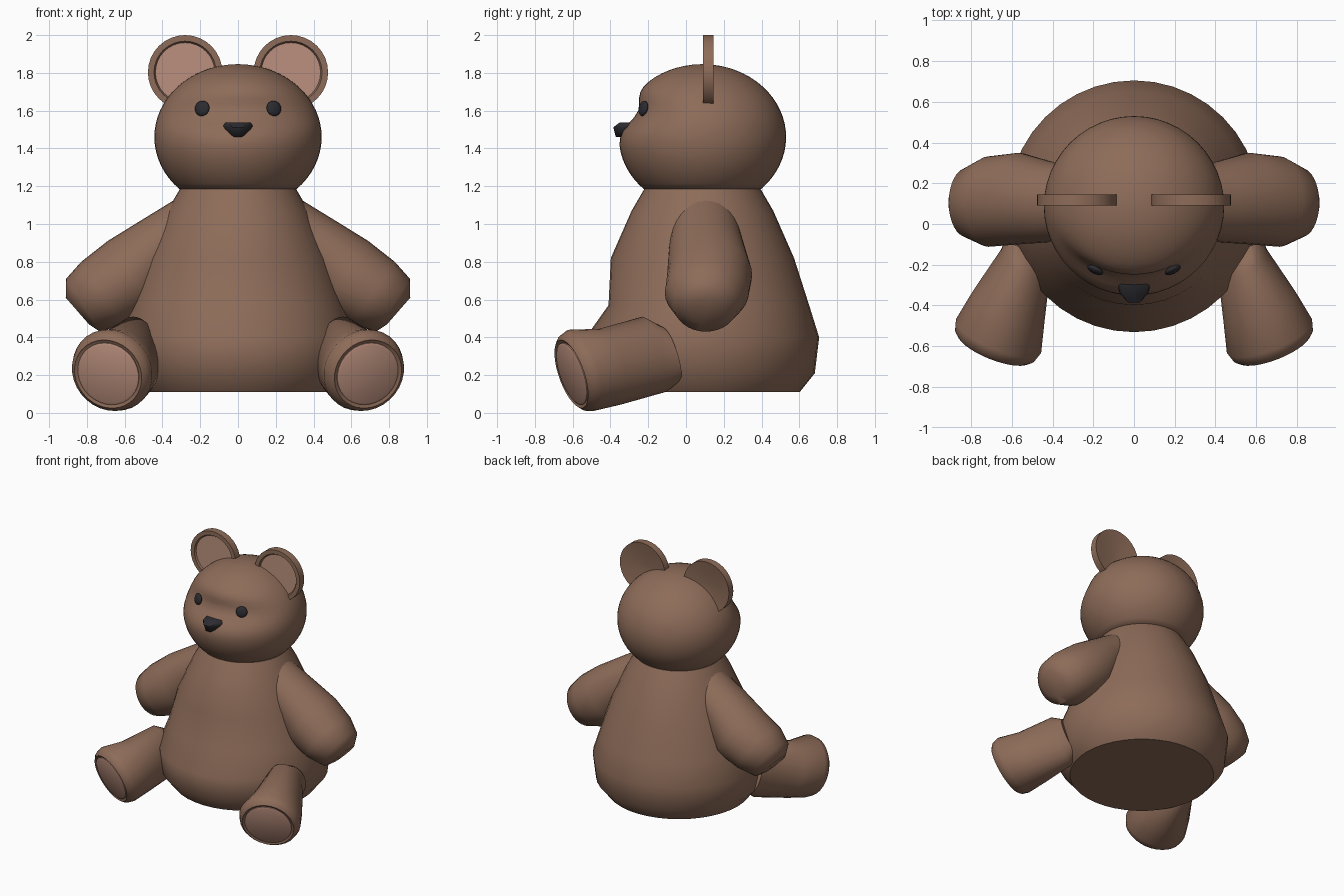
import bpy, bmesh, math
from mathutils import Vector, Matrix

if "Cube" in bpy.data.objects:
    bpy.data.objects.remove(bpy.data.objects["Cube"])


def material(name, rgb):
    m = bpy.data.materials.new(name)
    m.diffuse_color = (*rgb, 1)
    m.use_nodes = True
    m.node_tree.nodes["Principled BSDF"].inputs["Base Color"].default_value = m.diffuse_color
    return m


BROWN = material("brown_fur", (0.27, 0.15, 0.10))
PINK = material("pale_pad", (0.50, 0.28, 0.21))
BLACK = material("black", (0.025, 0.025, 0.03))


def finish(bm, name, mat, mirror=False):
    bmesh.ops.recalc_face_normals(bm, faces=bm.faces)
    me = bpy.data.meshes.new(name)
    bm.to_mesh(me)
    bm.free()
    me.materials.append(mat)
    me.shade_smooth()
    me.set_sharp_from_angle(angle=math.radians(50))
    ob = bpy.data.objects.new(name, me)
    bpy.context.collection.objects.link(ob)
    if mirror:
        mod = ob.modifiers.new("mirror", "MIRROR")
        mod.use_mirror_merge = False
    return ob


def loft(sections, n=32):
    """Skin elliptical rings given as (centre, half axis a, half axis b)."""
    bm = bmesh.new()
    rings = []
    for c, a, b in sections:
        c, a, b = Vector(c), Vector(a), Vector(b)
        rings.append([bm.verts.new(c + a * math.cos(t) + b * math.sin(t))
                      for t in (2 * math.pi * i / n for i in range(n))])
    for r, s in zip(rings, rings[1:]):
        for i in range(n):
            j = (i + 1) % n
            bm.faces.new((r[i], r[j], s[j], s[i]))
    bm.faces.new(rings[0])
    bm.faces.new(rings[-1])
    return bm


CY = 0.087  # depth of the body and head axis

# Body: turned shape with a tucked-in tummy
profile = [(0.515, 0.11), (0.595, 0.21), (0.618, 0.40), (0.565, 0.57),
           (0.485, 0.82), (0.375, 1.07), (0.305, 1.19)]
bm = loft([((0, CY, z), (r, 0, 0), (0, r, 0)) for r, z in profile], 40)
for v in bm.verts:
    if abs(v.co.z - 0.57) < 0.01 and v.co.y < CY:
        v.co.y = CY + (v.co.y - CY) * 0.88
finish(bm, "body", BROWN)

# Head: ellipsoid cut at the neck, with an eye hollow leaving a muzzle
HZ, HR, HH = 1.46, 0.443, 0.386
angles = [math.radians(-45.5 + 134 * i / 24) for i in range(25)]
bm = loft([((0, CY, HZ + HH * math.sin(t)), (HR * math.cos(t), 0, 0),
            (0, HR * math.cos(t), 0)) for t in angles], 48)
for v in bm.verts:
    front = max(0, (CY - v.co.y) / HR)
    v.co.y += 0.078 * front * math.exp(-((v.co.z - 1.6) / 0.065) ** 2 / 2)
finish(bm, "head", BROWN)

# Ears: rimmed discs with a pale inner face
ear = [(0.01, 0.125), (0.10, 0.131), (0.197, 0.145), (0.197, 0.09),
       (0.165, 0.09), (0.155, 0.108), (0.01, 0.108)]
finish(loft([((0.28, y, 1.803), (r, 0, 0), (0, 0, r)) for r, y in ear]),
       "ears", BROWN, True)
finish(loft([((0.28, y, 1.803), (0.157, 0, 0), (0, 0, 0.157))
             for y in (0.11, 0.102)]), "inner_ears", PINK, True)

# Eyes
bm = bmesh.new()
bmesh.ops.create_uvsphere(
    bm, u_segments=20, v_segments=12, radius=1,
    matrix=Matrix.Translation((0.19, -0.226, 1.612))
    @ Matrix.Rotation(0.45, 4, "Z") @ Matrix.Rotation(-0.2, 4, "X")
    @ Matrix.Diagonal((0.042, 0.018, 0.041, 1)))
finish(bm, "eyes", BLACK, True)

# Nose: rounded triangular wedge
bm = bmesh.new()
for x, y, z in [(0.07, -0.27, 1.538), (0.055, -0.35, 1.538), (0.082, -0.29, 1.52),
                (0.07, -0.34, 1.51), (0.03, -0.385, 1.512), (0.02, -0.372, 1.462),
                (0.015, -0.30, 1.457), (0.06, -0.30, 1.485)]:
    for s in (-1, 1):
        bm.verts.new((s * x, y, z))
bmesh.ops.convex_hull(bm, input=bm.verts)
finish(bm, "nose", BLACK)

# Arms: each ring by its top (x, z), bottom (x, z), centre y, half depth
arm = [(0.30, 1.15, 0.20, 0.85, 0.10, 0.17), (0.52, 1.015, 0.33, 0.72, 0.11, 0.20),
       (0.69, 0.91, 0.44, 0.55, 0.125, 0.225), (0.83, 0.80, 0.60, 0.47, 0.11, 0.222),
       (0.91, 0.71, 0.73, 0.43, 0.105, 0.17), (0.912, 0.61, 0.79, 0.47, 0.105, 0.10)]
finish(loft([(((tx + bx) / 2, cy, (tz + bz) / 2),
              ((tx - bx) / 2, 0, (tz - bz) / 2), (0, ry, 0))
             for tx, tz, bx, bz, cy, ry in arm]), "arms", BROWN, True)

# Legs: rings square to the direction the sole faces
N = Vector((0.35, -0.88, -0.31)).normalized()
SIDE = N.cross(Vector((0, 0, 1))).normalized()
UP = SIDE.cross(N)


def leg_rings(rows):
    return [(c, SIDE * w, UP * h) for c, w, h in rows]


foot = Vector((0.665, -0.55, 0.226))
sole = foot + N * 0.065
finish(loft(leg_rings([
    ((0.53, -0.08, 0.31), 0.10, 0.15), ((0.53, -0.17, 0.31), 0.13, 0.21),
    ((0.615, -0.40, 0.245), 0.19, 0.21), (foot, 0.225, 0.226),
    (foot + N * 0.045, 0.212, 0.212), (sole, 0.19, 0.19),
    (sole - N * 0.008, 0.176, 0.176)])), "legs", BROWN, True)
finish(loft(leg_rings([(sole - N * 0.02, 0.172, 0.172), (sole - N * 0.002, 0.172, 0.172),
                       (sole + N * 0.004, 0.16, 0.16)])), "foot_pads", PINK, True)
